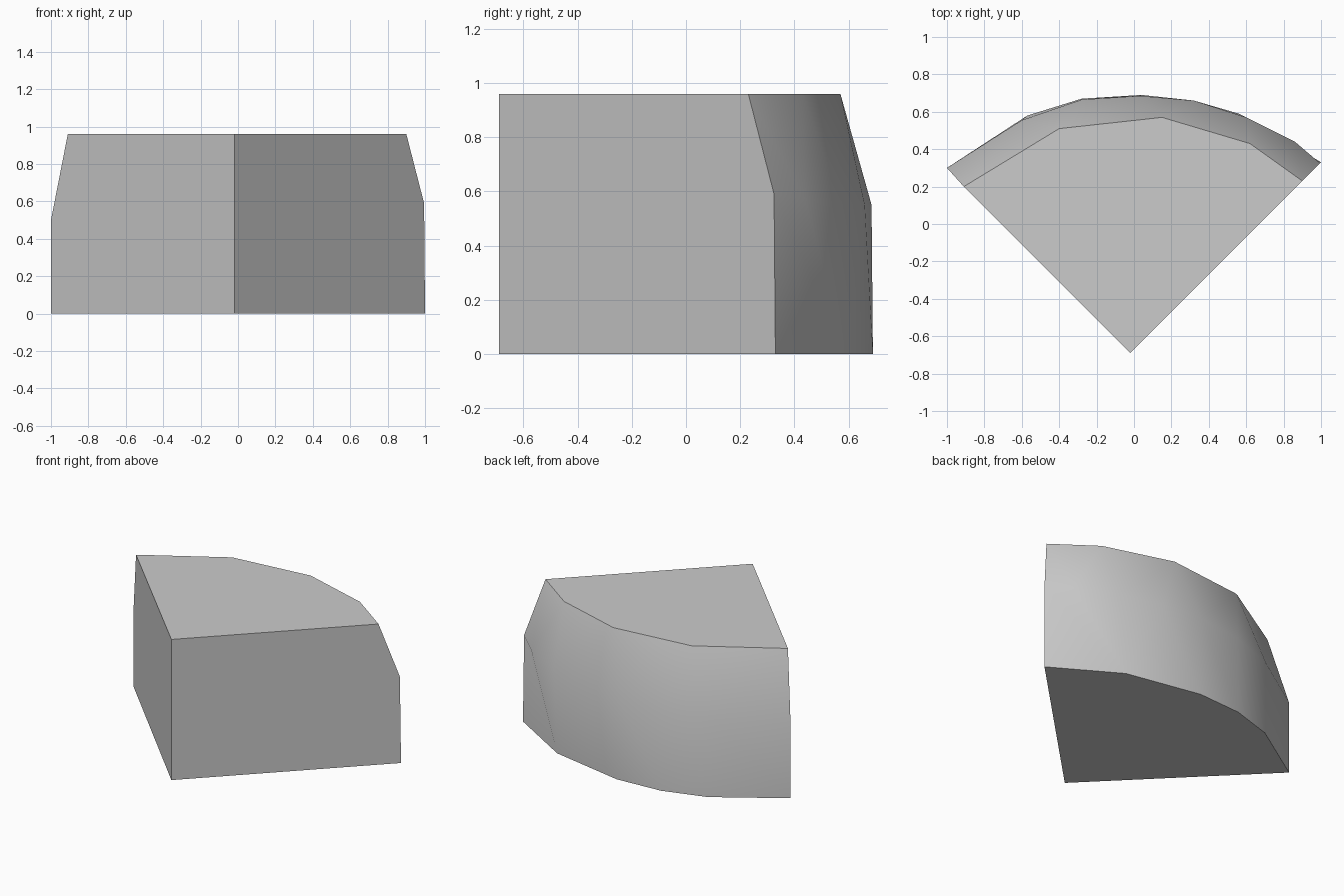
import bpy, bmesh, math

cube = bpy.data.objects.get("Cube")
if cube:
    bpy.data.objects.remove(cube, do_unlink=True)

HEIGHT = 0.96
APEX = (-0.02, -0.69)

# Outer arc of the wedge at three levels, from the right corner to the left
base_arc = [(-1, 0.3, 0), (-0.57, 0.58, 0), (-0.28, 0.67, 0),
            (0.04, 0.69, 0), (0.56, 0.59, 0), (1, 0.33, 0)]
belly_arc = [(-1, 0.3, 0.5), (-0.6, 0.555, 0.52), (-0.28, 0.665, 0.53), (0.03, 0.685, 0.55),
             (0.32, 0.66, 0.55), (0.6, 0.57, 0.56), (0.86, 0.44, 0.57), (0.995, 0.325, 0.59)]
top_arc = [(x, y, HEIGHT) for x, y in
           [(-0.91, 0.2), (-0.4, 0.51), (0.15, 0.57), (0.62, 0.43), (0.9, 0.23)]]

grey = bpy.data.materials.new("plain grey")
grey.use_nodes = True
colour = (0.6, 0.6, 0.6, 1)
grey.diffuse_color = colour
grey.node_tree.nodes["Principled BSDF"].inputs["Base Color"].default_value = colour

bm = bmesh.new()
base, belly, top = [[bm.verts.new(p) for p in arc] for arc in (base_arc, belly_arc, top_arc)]
apex_low = bm.verts.new((*APEX, 0))
apex_high = bm.verts.new((*APEX, HEIGHT))


def stitch(lower, upper):
    """Join two arcs of different point counts with triangles."""
    i = j = 0
    while i < len(lower) - 1 or j < len(upper) - 1:
        step_low = j == len(upper) - 1 or (
            i < len(lower) - 1 and lower[i + 1].co.x <= upper[j + 1].co.x)
        if step_low:
            bm.faces.new((lower[i], lower[i + 1], upper[j]))
            i += 1
        else:
            bm.faces.new((lower[i], upper[j + 1], upper[j]))
            j += 1


# Curved outer wall
stitch(base, belly)
stitch(belly, top)

# Flat top, underside and the two cut sides
bm.faces.new([apex_high] + top)
bm.faces.new([apex_low] + base)
for end in (0, -1):
    bm.faces.new((apex_low, base[end], belly[end], top[end], apex_high))
bmesh.ops.recalc_face_normals(bm, faces=bm.faces)

mesh = bpy.data.meshes.new("wedge_block")
bm.to_mesh(mesh)
bm.free()
mesh.materials.append(grey)
wedge = bpy.data.objects.new("wedge_block", mesh)
bpy.context.collection.objects.link(wedge)

# Smooth the curved wall, keep the flat faces crisp
bpy.ops.object.select_all(action="DESELECT")
wedge.select_set(True)
bpy.context.view_layer.objects.active = wedge
bpy.ops.object.shade_smooth_by_angle(angle=math.radians(40))
